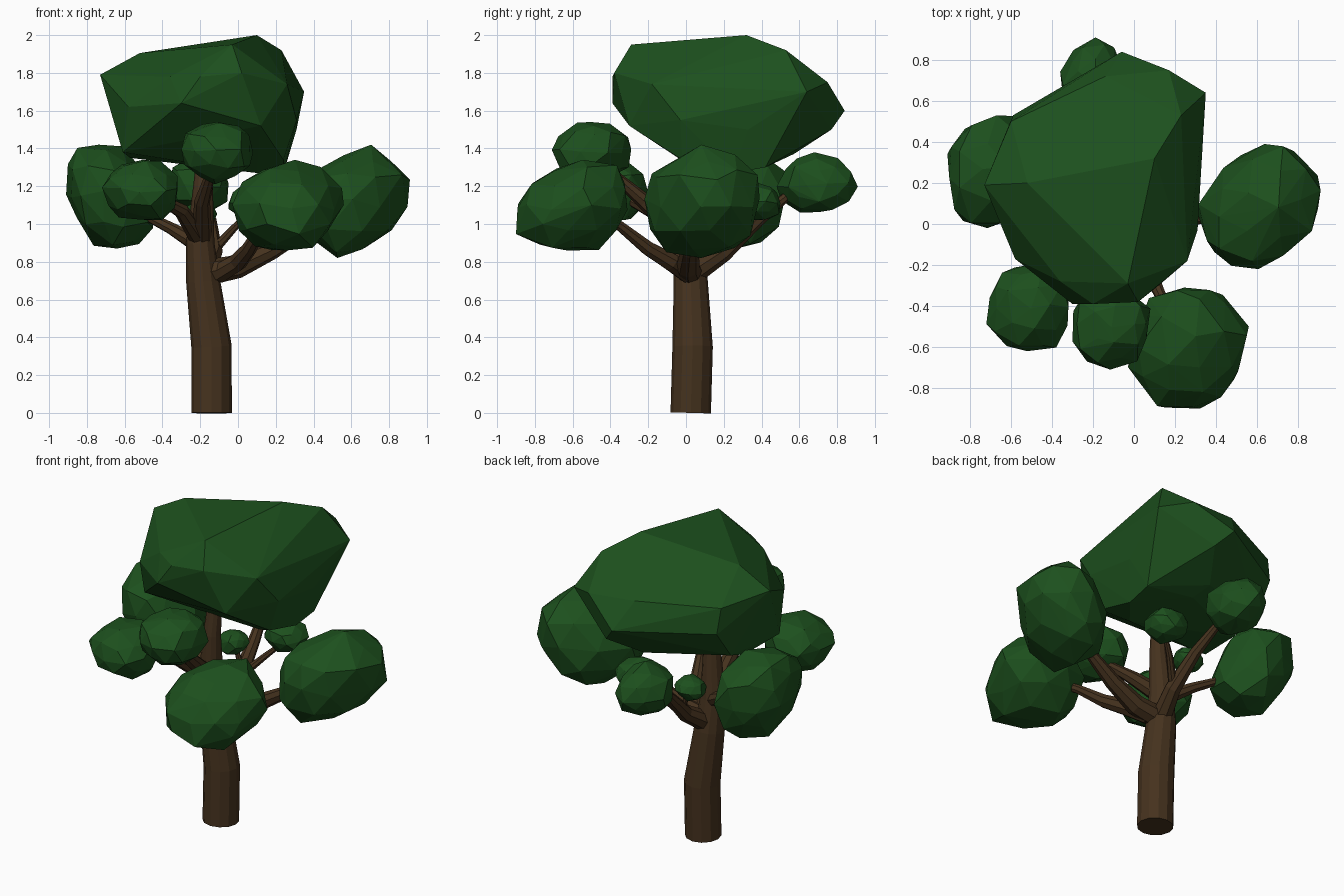
import bpy, bmesh, random
from mathutils import Vector

cube = bpy.data.objects.get("Cube")
if cube:
    bpy.data.objects.remove(cube)


def material(name, rgb):
    mat = bpy.data.materials.new(name)
    mat.use_nodes = True
    mat.diffuse_color = (*rgb, 1)
    for node in mat.node_tree.nodes:
        if node.type == 'BSDF_PRINCIPLED':
            node.inputs["Base Color"].default_value = (*rgb, 1)
            node.inputs["Roughness"].default_value = 0.9
    return mat


leaf = material("leaf green", (0.012, 0.08, 0.0125))
bark = material("bark brown", (0.06, 0.032, 0.013))


def add_object(name, mesh, mat):
    mesh.materials.clear()
    mesh.materials.append(mat)
    for face in mesh.polygons:
        face.use_smooth = False
    obj = bpy.data.objects.new(name, mesh)
    bpy.context.collection.objects.link(obj)
    return obj


def hull(name, points):
    """Faceted foliage: the convex hull of a handful of points."""
    bm = bmesh.new()
    for p in points:
        bm.verts.new(p)
    result = bmesh.ops.convex_hull(bm, input=bm.verts[:])
    unused = {v for v in result["geom_interior"] + result["geom_unused"]
              if isinstance(v, bmesh.types.BMVert)}
    bmesh.ops.delete(bm, geom=list(unused), context='VERTS')
    bmesh.ops.recalc_face_normals(bm, faces=bm.faces[:])
    mesh = bpy.data.meshes.new(name)
    bm.to_mesh(mesh)
    bm.free()
    return add_object(name, mesh, leaf)


def clump(name, low, high, seed, lean=(0, 0, 0)):
    """Irregular ball of leaves fitted between two corners, leaning x by z, y by z, y by x."""
    rng = random.Random(seed)
    bm = bmesh.new()
    bmesh.ops.create_icosphere(bm, subdivisions=2, radius=1)
    pts = []
    for v in bm.verts:
        p = v.co + Vector([rng.uniform(-0.09, 0.09) for _ in range(3)])
        p.y += lean[1] * p.z + lean[2] * p.x
        p.x += lean[0] * p.z
        pts.append(p)
    bm.free()
    for i in range(3):
        a, b = min(p[i] for p in pts), max(p[i] for p in pts)
        for p in pts:
            p[i] = low[i] + (p[i] - a) / (b - a) * (high[i] - low[i])
    return hull(name, pts)


def limb(name, path, sides_level=2):
    """Tapered, faceted limb through (x, y, z, radius) stations."""
    curve = bpy.data.curves.new(name, 'CURVE')
    curve.dimensions = '3D'
    curve.bevel_depth = 1
    curve.bevel_resolution = sides_level
    curve.use_fill_caps = True
    spline = curve.splines.new('POLY')
    spline.points.add(len(path) - 1)
    for point, (x, y, z, r) in zip(spline.points, path):
        point.co = (x, y, z, 1)
        point.radius = r
    temp = bpy.data.objects.new(name + "_path", curve)
    bpy.context.collection.objects.link(temp)
    graph = bpy.context.evaluated_depsgraph_get()
    mesh = bpy.data.meshes.new_from_object(temp.evaluated_get(graph))
    bpy.data.objects.remove(temp)
    bpy.data.curves.remove(curve)
    return add_object(name, mesh, bark)


# Trunk
limb("trunk", [(-.14, .025, 0, .107), (-.14, .035, .35, .107), (-.185, .025, .7, .09),
               (-.2, .01, .9, .075), (-.185, 0, 1.2, .052), (-.17, .02, 1.45, .04)], 4)

# Branches
limb("right_branch", [(-.18, .02, .74, .07), (0, .01, .775, .062),
                      (.18, .02, .86, .048), (.35, .04, .96, .035), (.5, .06, 1.03, .025)])
limb("front_branch", [(-.1, .01, .74, .055), (0, -.08, .8, .05), (.06, -.2, .87, .04),
                      (.13, -.35, .99, .028), (.22, -.5, 1.08, .02)])
limb("back_branch", [(-.18, .02, .73, .065), (-.13, .2, .85, .05),
                     (-.15, .38, 1.02, .036), (-.2, .6, 1.2, .02)])
limb("left_branch", [(-.19, .02, .88, .05), (-.36, .11, .98, .032), (-.6, .22, 1.1, .018)])
limb("front_left_branch", [(-.2, 0, .92, .055), (-.3, -.18, 1.07, .04), (-.48, -.38, 1.17, .02)])
limb("front_middle_branch", [(-.19, 0, .92, .055), (-.19, -.22, 1.12, .042), (-.13, -.45, 1.32, .02)])
limb("back_twig", [(-.13, .2, .86, .028), (-.02, .3, .98, .02), (.08, .37, 1.08, .012)])
limb("inner_twig", [(-.14, .24, .89, .022), (-.2, .25, 1.04, .01)])

# Large crown
hull("crown", [
    (-.73, .19, 1.79), (-.59, .53, 1.6), (-.06, .84, 1.6), (.35, .64, 1.7),
    (.17, .75, 1.75), (.1, .32, 2.0), (.23, .53, 1.92), (-.03, -.29, 1.95),
    (-.52, .2, 1.905), (-.3, -.39, 1.64), (-.2, -.39, 1.78), (.02, -.38, 1.8),
    (.26, -.18, 1.74), (.31, -.03, 1.55), (.24, -.02, 1.34), (.25, .42, 1.3),
    (.31, .33, 1.5), (.24, .25, 1.27), (.1, .08, 1.27), (-.57, .22, 1.35),
    (-.6, .4, 1.42), (-.58, -.17, 1.62), (-.61, -.08, 1.38), (-.06, .46, 1.32),
    (-.1, .57, 1.37), (-.14, .72, 1.77), (-.6, .5, 1.76), (-.36, -.28, 1.78),
    (.12, -.3, 1.52), (.03, .77, 1.5)])

# Smaller foliage
clump("right_foliage", (.31, -.22, .82), (.91, .39, 1.42), 3, (.25, 0, .2))
clump("front_foliage", (-.03, -.9, .86), (.56, -.31, 1.34), 5, (.05, .15, .05))
clump("front_middle_foliage", (-.3, -.71, 1.21), (.08, -.29, 1.54), 8)
clump("front_left_foliage", (-.72, -.62, 1.02), (-.32, -.2, 1.34), 11)
clump("left_foliage", (-.91, -.02, .87), (-.45, .53, 1.42), 14, (-.3, 0, .1))
clump("back_foliage", (-.36, .48, 1.06), (-.05, .91, 1.38), 17)
clump("small_back_foliage", (-.05, .26, 1.02), (.21, .5, 1.22), 20)
clump("small_inner_foliage", (-.3, .16, .98), (-.11, .34, 1.12), 23)
